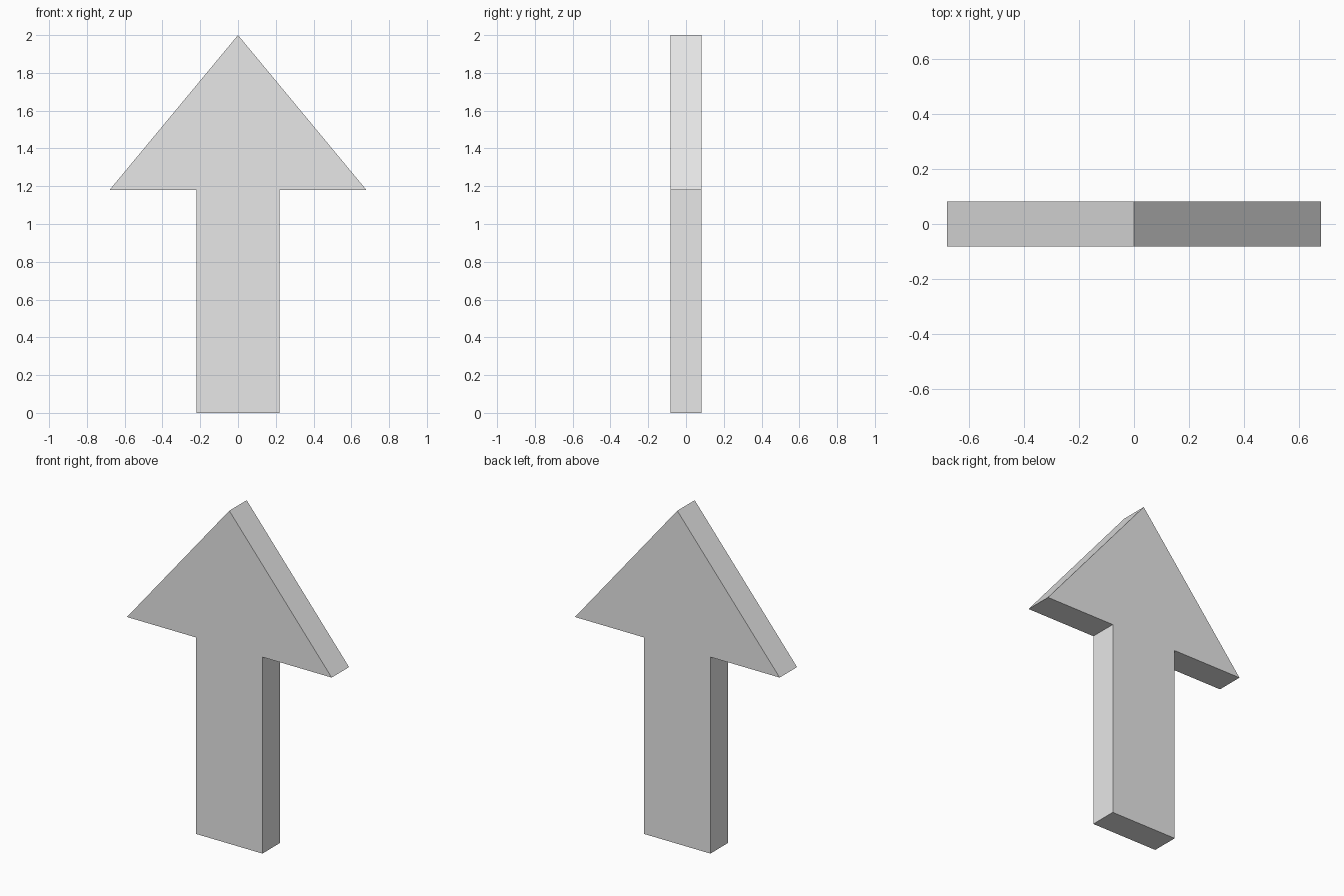
import bpy
import bmesh

cube = bpy.data.objects.get("Cube")
if cube:
    bpy.data.objects.remove(cube, do_unlink=True)

# Arrow dimensions
HEIGHT = 2.0
HEAD_BASE = 1.18
HEAD_HALF = 0.68
STEM_HALF = 0.22
THICKNESS = 0.165

# Plain grey material
grey = bpy.data.materials.new("light_grey")
grey.use_nodes = True
color = (0.8, 0.8, 0.8, 1.0)
grey.diffuse_color = color
grey.node_tree.nodes["Principled BSDF"].inputs["Base Color"].default_value = color

# Arrow outline: right half mirrored to the left, then closed at the tip
half = [(STEM_HALF, 0), (STEM_HALF, HEAD_BASE), (HEAD_HALF, HEAD_BASE)]
outline = half + [(0, HEIGHT)] + [(-x, z) for x, z in reversed(half)]

# Extrude the outline into a flat slab
bm = bmesh.new()
front = bm.faces.new([bm.verts.new((x, -THICKNESS / 2, z)) for x, z in outline])
slab = bmesh.ops.extrude_face_region(bm, geom=[front], use_keep_orig=True)
back_verts = [v for v in slab["geom"] if isinstance(v, bmesh.types.BMVert)]
bmesh.ops.translate(bm, verts=back_verts, vec=(0, THICKNESS, 0))
bmesh.ops.recalc_face_normals(bm, faces=bm.faces[:])

mesh = bpy.data.meshes.new("arrow")
bm.to_mesh(mesh)
bm.free()
mesh.materials.append(grey)
arrow = bpy.data.objects.new("arrow", mesh)
bpy.context.collection.objects.link(arrow)
